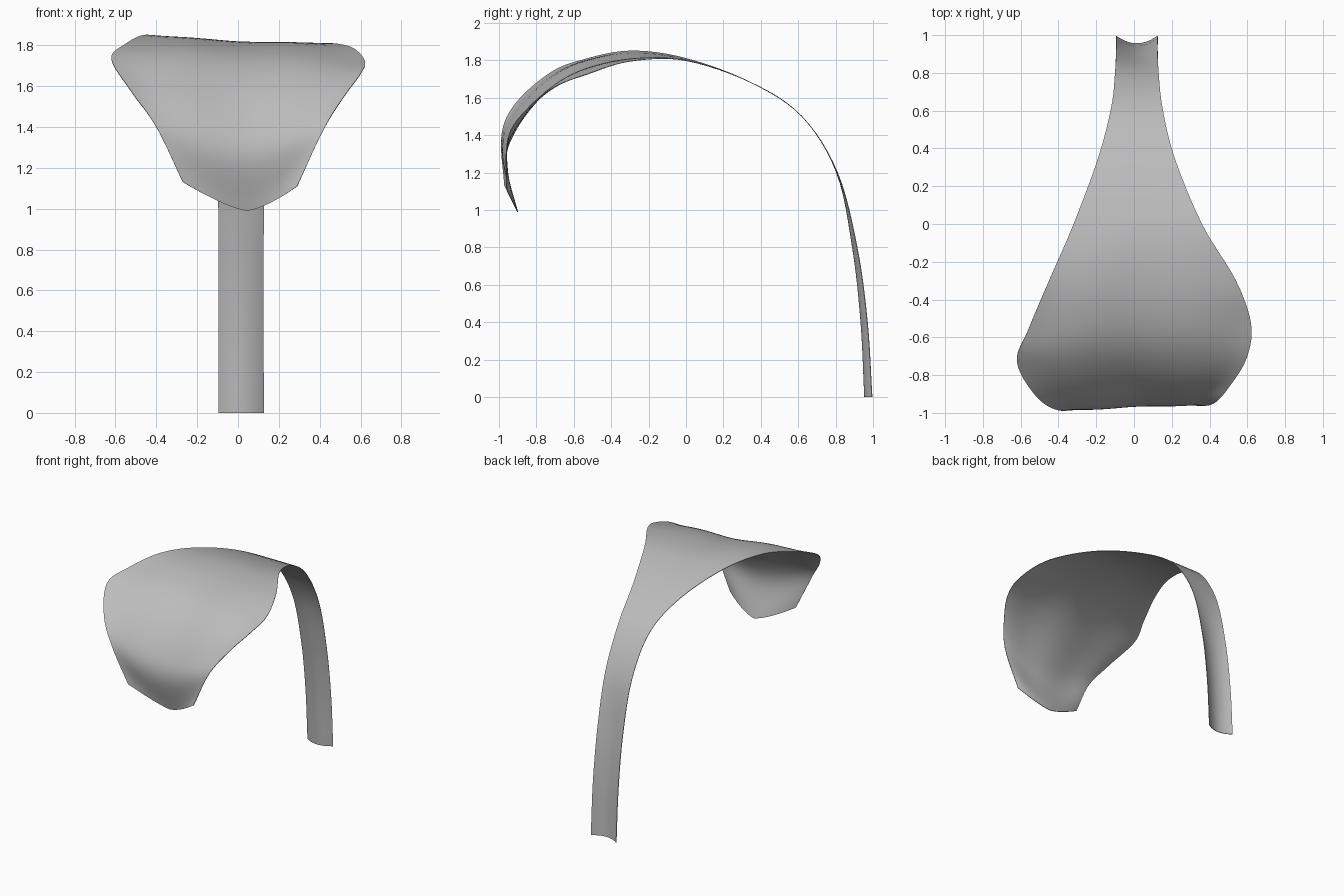
import bpy
import math
from mathutils import Vector

cube = bpy.data.objects.get("Cube")
if cube:
    bpy.data.objects.remove(cube, do_unlink=True)

# Matching rails that run from the foot of the stem to the drooping tip
RIGHT_EDGE = [(-.095, .995, 0), (-.095, .97, .4), (-.095, .915, .8), (-.1, .81, 1.2),
              (-.12, .62, 1.5), (-.19, .35, 1.68), (-.32, 0, 1.81), (-.45, -.3, 1.85),
              (-.56, -.56, 1.8), (-.62, -.73, 1.73), (-.52, -.91, 1.57),
              (-.4, -.985, 1.4), (-.27, -.97, 1.13)]
MIDRIB = [(.015, .955, 0), (.015, .935, .4), (.015, .89, .8), (.015, .805, 1.2),
          (.015, .62, 1.5), (.015, .35, 1.68), (.02, 0, 1.8), (.02, -.3, 1.81),
          (.02, -.57, 1.745), (.02, -.76, 1.62), (.02, -.91, 1.43),
          (.02, -.965, 1.25), (.04, -.9, .99)]
LEFT_EDGE = [(.125, .995, 0), (.125, .97, .4), (.125, .915, .8), (.13, .81, 1.2),
             (.15, .62, 1.5), (.215, .35, 1.68), (.36, 0, 1.8), (.54, -.3, 1.795),
             (.62, -.53, 1.725), (.6, -.7, 1.66), (.52, -.84, 1.55),
             (.42, -.95, 1.39), (.29, -.96, 1.11)]
STEPS = 6       # rows between rail points
ACROSS = 24     # faces across the sheet
BULGE = 0.014   # outward swell of each lobe


def smooth_rail(points):
    """Catmull-Rom curve through the rail points."""
    p = [Vector(q) for q in points]
    p = [2 * p[0] - p[1]] + p + [2 * p[-1] - p[-2]]
    result = []
    for a, b, c, d in zip(p, p[1:], p[2:], p[3:]):
        for s in range(STEPS):
            t = s / STEPS
            result.append(b + (c - a) * t / 2
                          + (a * 2 - b * 5 + c * 4 - d) * t * t / 2
                          + (b * 3 - a - c * 3 + d) * t ** 3 / 2)
    result.append(p[-2])
    return result


def make_sheet(name, rails, material):
    """Loft a curved cross-section through three rails."""
    side_a, mid, side_b = (smooth_rail(r) for r in rails)
    verts, faces = [], []
    last = len(mid) - 1
    for i, (a, m, b) in enumerate(zip(side_a, mid, side_b)):
        along = mid[min(i + 1, last)] - mid[max(i - 1, 0)]
        outward = along.cross(b - a).normalized()
        # Lobes swell only on the wide blade and fade out at its tip
        blade = max(0.0, min(1.0, (i / last - 0.5) * 6, (1 - i / last) * 5))
        # The section sharpens to a blunt point at the tip
        power = 2 - 0.6 * max(0.0, i / last * 8 - 7)
        for j in range(ACROSS + 1):
            u = 2 * j / ACROSS - 1
            point = m + (b - a) * u / 2 + ((a + b) / 2 - m) * abs(u) ** power
            verts.append(point + outward * BULGE * blade * math.sin(math.pi * u) ** 2)
    row = ACROSS + 1
    for i in range(last):
        for j in range(ACROSS):
            k = i * row + j
            faces.append((k, k + 1, k + row + 1, k + row))
    mesh = bpy.data.meshes.new(name)
    mesh.from_pydata(verts, [], faces)
    mesh.materials.append(material)
    obj = bpy.data.objects.new(name, mesh)
    bpy.context.collection.objects.link(obj)
    return obj


grey = bpy.data.materials.new("mid grey")
grey.use_nodes = True
colour = (0.5, 0.5, 0.5, 1)
grey.diffuse_color = colour
grey.node_tree.nodes["Principled BSDF"].inputs["Base Color"].default_value = colour

# Stem and hooded blade are one continuous thin sheet
petal = make_sheet("hooded_petal", (RIGHT_EDGE, MIDRIB, LEFT_EDGE), grey)
thin = petal.modifiers.new("thickness", 'SOLIDIFY')
thin.thickness = 0.004
thin.offset = 0

# Apply the thickness first so that the rim stays crisp
bpy.context.view_layer.objects.active = petal
petal.select_set(True)
bpy.ops.object.modifier_apply(modifier=thin.name)
bpy.ops.object.shade_smooth_by_angle(angle=math.radians(40))
